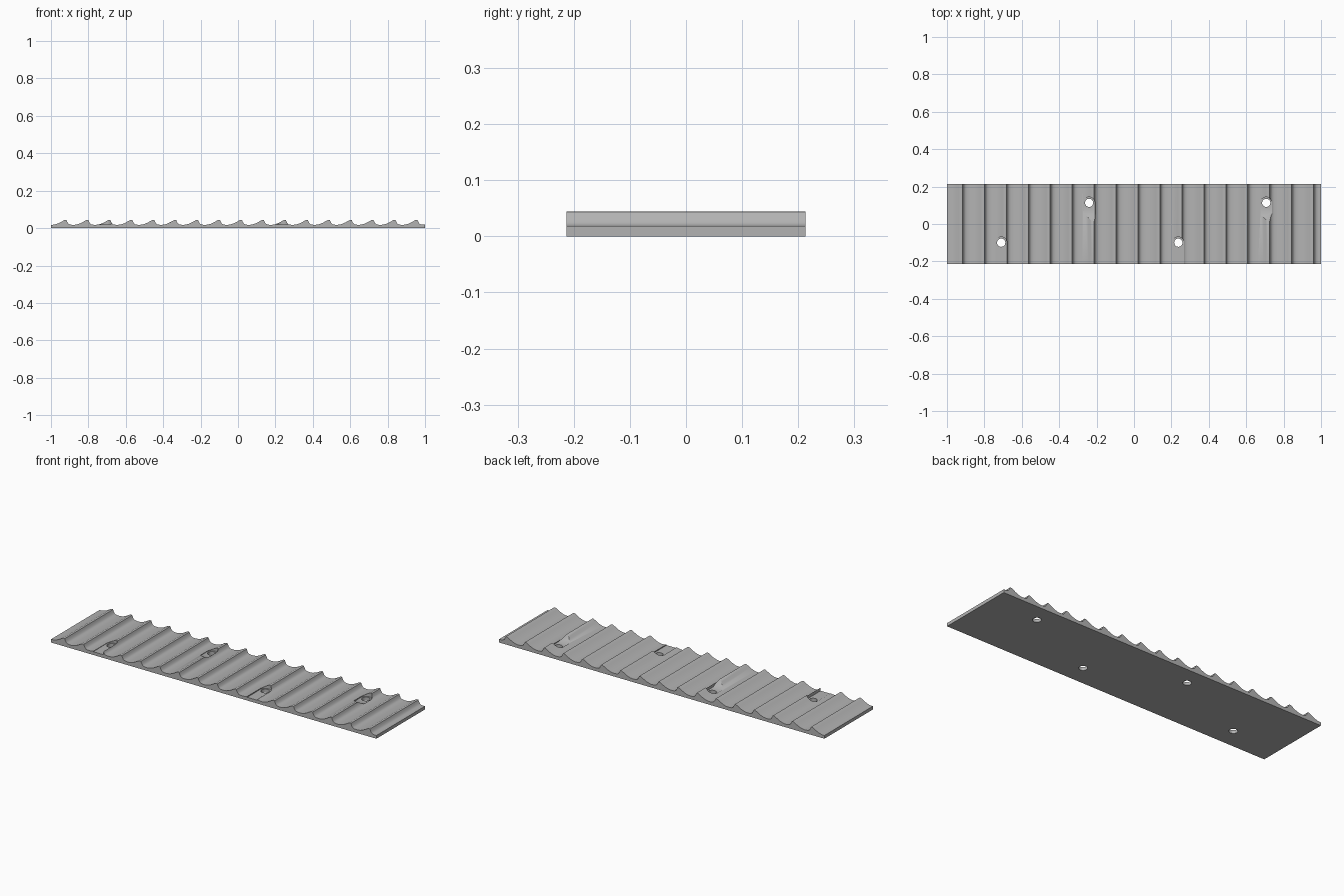
import bpy, bmesh, math

cube = bpy.data.objects.get("Cube")
if cube:
    bpy.data.objects.remove(cube, do_unlink=True)

HALF_Y = 0.213
PITCH = 0.1173
FIRST_CREST = -0.922
FLOOR = 0.018

grey = bpy.data.materials.new("plain grey")
grey.use_nodes = True
colour = (0.45, 0.45, 0.45, 1)
grey.diffuse_color = colour
grey.node_tree.nodes["Principled BSDF"].inputs["Base Color"].default_value = colour


def prism(name, lower, upper):
    """Closed solid between two matching outlines."""
    bm = bmesh.new()
    a = [bm.verts.new(p) for p in lower]
    b = [bm.verts.new(p) for p in upper]
    n = len(a)
    for i in range(n):
        j = (i + 1) % n
        bm.faces.new((a[i], a[j], b[j], b[i]))
    bm.faces.new(b)
    bm.faces.new(a[::-1])
    # A sloping outline is not planar, so split the caps cleanly
    bmesh.ops.connect_verts_nonplanar(bm, angle_limit=0.01, faces=bm.faces[:])
    bmesh.ops.recalc_face_normals(bm, faces=bm.faces[:])
    mesh = bpy.data.meshes.new(name)
    bm.to_mesh(mesh)
    bm.free()
    obj = bpy.data.objects.new(name, mesh)
    bpy.context.collection.objects.link(obj)
    mesh.materials.append(grey)
    return obj


# Ribbed board: one wave, steep on its +x side, repeated along x
wave = [(0, 0.0445), (0.005, 0.043), (0.009, 0.034), (0.014, 0.025),
        (0.021, 0.020), (0.032, FLOOR), (0.046, 0.0175), (0.06, 0.0195),
        (0.075, 0.024), (0.09, 0.031), (0.102, 0.038), (0.111, 0.043)]
top = [(FIRST_CREST + i * PITCH + dx, z) for i in range(-1, 17) for dx, z in wave]
top = [p for p in top if -0.998 < p[0] < 0.998]
outline = [(-1, 0), (-1, FLOOR)] + top + [(1, FLOOR), (1, 0)]
board = prism("ribbed_board",
              [(x, -HALF_Y, z) for x, z in outline],
              [(x, HALF_Y, z) for x, z in outline])


def ring(x, y, r, start, turn, n):
    return [(x + r * math.cos(start + turn * k / n),
             y + r * math.sin(start + turn * k / n)) for k in range(n + 1)]


def cut(cutter):
    cutter.hide_render = True
    mod = board.modifiers.new("cut", "BOOLEAN")
    mod.operation = "DIFFERENCE"
    mod.solver = "EXACT"
    mod.object = cutter
    bpy.context.view_layer.objects.active = board
    bpy.ops.object.modifier_apply(modifier=mod.name)
    bpy.data.objects.remove(cutter, do_unlink=True)


# Screw holes, each with a round-ended slot running towards the front
for x, y in [(-0.71, -0.10), (-0.24, 0.113), (0.237, -0.10), (0.707, 0.113)]:
    r = 0.031
    arc = [(px, py, FLOOR) for px, py in ring(x, y, r, 0, math.pi, 16)]
    if y < 0:
        end = [(x - r, -0.25, FLOOR), (x + r, -0.25, FLOOR)]
    else:
        # Slot floor ramps up to the surface
        end = [(x - r, 0.06, FLOOR), (x - r, 0.01, 0.045),
               (x + r, 0.01, 0.045), (x + r, 0.06, FLOOR)]
    low = arc + end
    cut(prism("slot_cutter", low, [(px, py, 0.1) for px, py, _ in low]))
    hole = ring(x, y, 0.022, 0, 2 * math.pi, 24)[:-1]
    cut(prism("hole_cutter", [(px, py, -0.05) for px, py in hole],
              [(px, py, 0.1) for px, py in hole]))

# Smooth the waves, keep the rims sharp
for o in bpy.context.selected_objects:
    o.select_set(False)
board.select_set(True)
bpy.context.view_layer.objects.active = board
bpy.ops.object.shade_smooth_by_angle(angle=math.radians(35))
